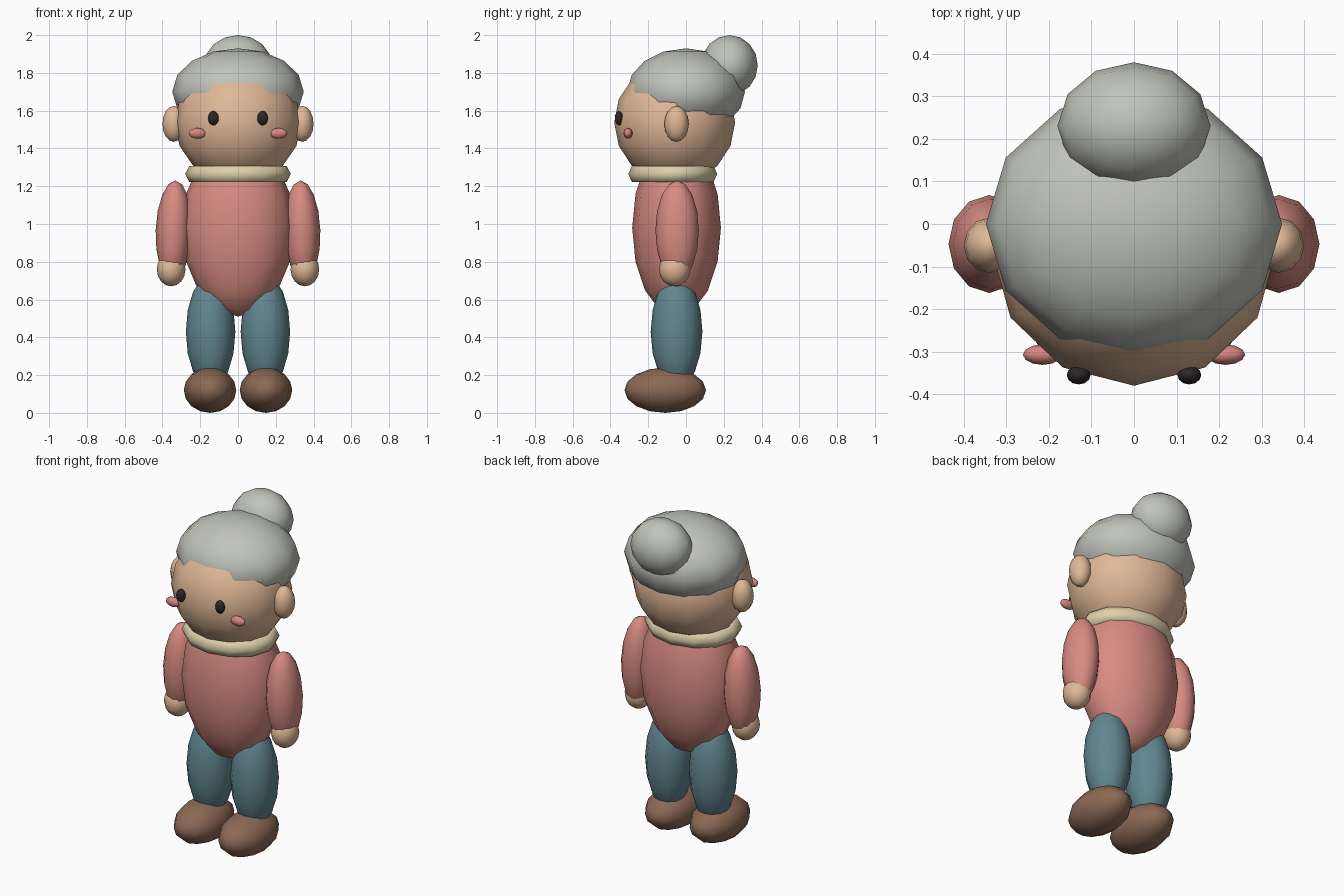
import bpy
from math import radians

cube = bpy.data.objects.get("Cube")
if cube:
    bpy.data.objects.remove(cube, do_unlink=True)


def material(name, r, g, b):
    m = bpy.data.materials.new(name)
    m.use_nodes = True
    m.diffuse_color = (r, g, b, 1)
    m.node_tree.nodes["Principled BSDF"].inputs["Base Color"].default_value = (r, g, b, 1)
    return m


skin = material("skin", 0.75, 0.48, 0.31)
grey = material("grey hair", 0.53, 0.55, 0.50)
rose = material("rose jumper", 0.68, 0.26, 0.22)
blush = material("blush pink", 0.68, 0.24, 0.21)
teal = material("blue trousers", 0.12, 0.24, 0.28)
brown = material("brown shoe", 0.26, 0.14, 0.09)
cream = material("cream collar", 0.73, 0.63, 0.40)
black = material("eye black", 0.025, 0.02, 0.023)


def finish(name, scale, mat):
    ob = bpy.context.object
    ob.name = name
    ob.scale = scale
    ob.data.materials.append(mat)
    bpy.ops.object.shade_smooth()
    return ob


def ball(name, centre, radii, mat, tilt=0):
    """Low-poly smooth ellipsoid, leaning about y by tilt degrees."""
    bpy.ops.mesh.primitive_uv_sphere_add(segments=12, ring_count=8, radius=1,
                                         location=centre, rotation=(0, radians(tilt), 0))
    return finish(name, radii, mat)


def pair(name, centre, radii, mat, tilt=0):
    """The same ellipsoid on both sides of the body."""
    x, y, z = centre
    for side, s in (("left", 1), ("right", -1)):
        ball(f"{side}_{name}", (s * x, y, z), radii, mat, s * tilt)


# Head and hair
ball("head", (0, -0.06, 1.537), (0.335, 0.32, 0.324), skin)
ball("hair", (0, 0, 1.70), (0.348, 0.312, 0.23), grey)
ball("hair_bun", (0, 0.23, 1.84), (0.18, 0.15, 0.16), grey)
pair("ear", (0.34, -0.05, 1.53), (0.06, 0.065, 0.095), skin)
pair("eye", (0.13, -0.355, 1.56), (0.028, 0.022, 0.038), black)
pair("cheek", (0.215, -0.307, 1.48), (0.046, 0.024, 0.028), blush)

# Collar
bpy.ops.mesh.primitive_torus_add(major_segments=12, minor_segments=6, major_radius=0.235,
                                 minor_radius=0.045, location=(0, -0.07, 1.265))
finish("collar", (1, 0.84, 1.1), cream)

# Torso and arms
ball("torso", (0, -0.05, 0.98), (0.297, 0.235, 0.47), rose)
pair("sleeve", (0.34, -0.047, 0.965), (0.096, 0.115, 0.265), rose, -2)
pair("hand", (0.354, -0.06, 0.76), (0.076, 0.083, 0.09), skin)

# Legs and shoes
pair("trouser_leg", (0.145, -0.05, 0.43), (0.131, 0.137, 0.30), teal)
pair("shoe", (0.148, -0.11, 0.12), (0.139, 0.216, 0.12), brown)
